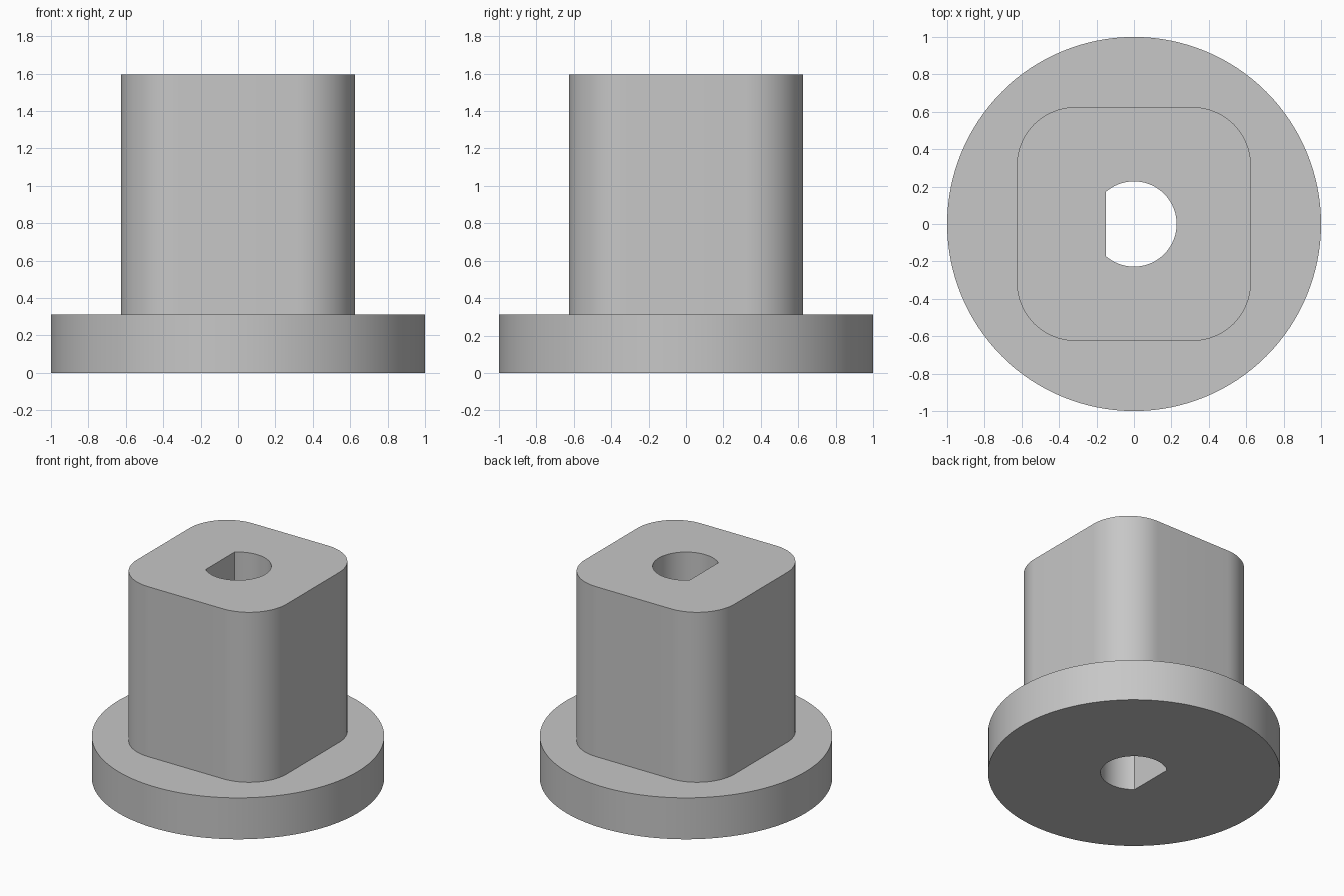
import bpy
import bmesh
from math import sin, cos, pi, acos, radians

cube = bpy.data.objects.get("Cube")
if cube:
    bpy.data.objects.remove(cube, do_unlink=True)

FLANGE_R, FLANGE_TOP = 1.0, 0.3125
POST_HALF, POST_CORNER, POST_TOP = 0.625, 0.3125, 1.595
BORE_R, BORE_FLAT = 0.228, 0.15


def arc(cx, cy, r, start, end, steps):
    """Points along an arc, both ends included."""
    angles = [start + (end - start) * i / steps for i in range(steps + 1)]
    return [(cx + r * cos(a), cy + r * sin(a)) for a in angles]


# Outlines: round flange, rounded square post, D-shaped bore
flange = arc(0, 0, FLANGE_R, 0, 2 * pi, 128)[:-1]
inner = POST_HALF - POST_CORNER
post = []
for k, (sx, sy) in enumerate([(1, 1), (-1, 1), (-1, -1), (1, -1)]):
    post += arc(sx * inner, sy * inner, POST_CORNER, k * pi / 2, (k + 1) * pi / 2, 20)
sweep = acos(-BORE_FLAT / BORE_R)
bore = arc(0, 0, BORE_R, -sweep, sweep, 56)

bm = bmesh.new()


def wall(outline, z0, z1):
    """Vertical wall along a closed outline; returns its bottom and top edges."""
    low = [bm.verts.new((x, y, z0)) for x, y in outline]
    high = [bm.verts.new((x, y, z1)) for x, y in outline]
    n = len(outline)
    for i in range(n):
        j = (i + 1) % n
        bm.faces.new((low[i], low[j], high[j], high[i]))
    return [[bm.edges.get((ring[i], ring[(i + 1) % n])) for i in range(n)]
            for ring in (low, high)]


def cap(outer, hole, up):
    """Flat face between an outer edge loop and a hole."""
    bmesh.ops.triangle_fill(bm, use_beauty=True, edges=outer + hole, normal=(0, 0, up))


flange_low, flange_high = wall(flange, 0, FLANGE_TOP)
post_low, post_high = wall(post, FLANGE_TOP, POST_TOP)
bore_low, bore_high = wall(bore, 0, POST_TOP)
cap(flange_low, bore_low, -1)
cap(flange_high, post_low, 1)
cap(post_high, bore_high, 1)
bmesh.ops.recalc_face_normals(bm, faces=bm.faces)

mesh = bpy.data.meshes.new("flanged_bushing")
bm.to_mesh(mesh)
bm.free()
bushing = bpy.data.objects.new("flanged_bushing", mesh)
bpy.context.collection.objects.link(bushing)

# Plain grey material
grey = bpy.data.materials.new("light_grey")
grey.use_nodes = True
colour = (0.57, 0.57, 0.57, 1)
grey.diffuse_color = colour
grey.node_tree.nodes["Principled BSDF"].inputs["Base Color"].default_value = colour
mesh.materials.append(grey)

# Smooth curved walls, sharp rims
bpy.ops.object.select_all(action="DESELECT")
bushing.select_set(True)
bpy.context.view_layer.objects.active = bushing
bpy.ops.object.shade_smooth_by_angle(angle=radians(30))
